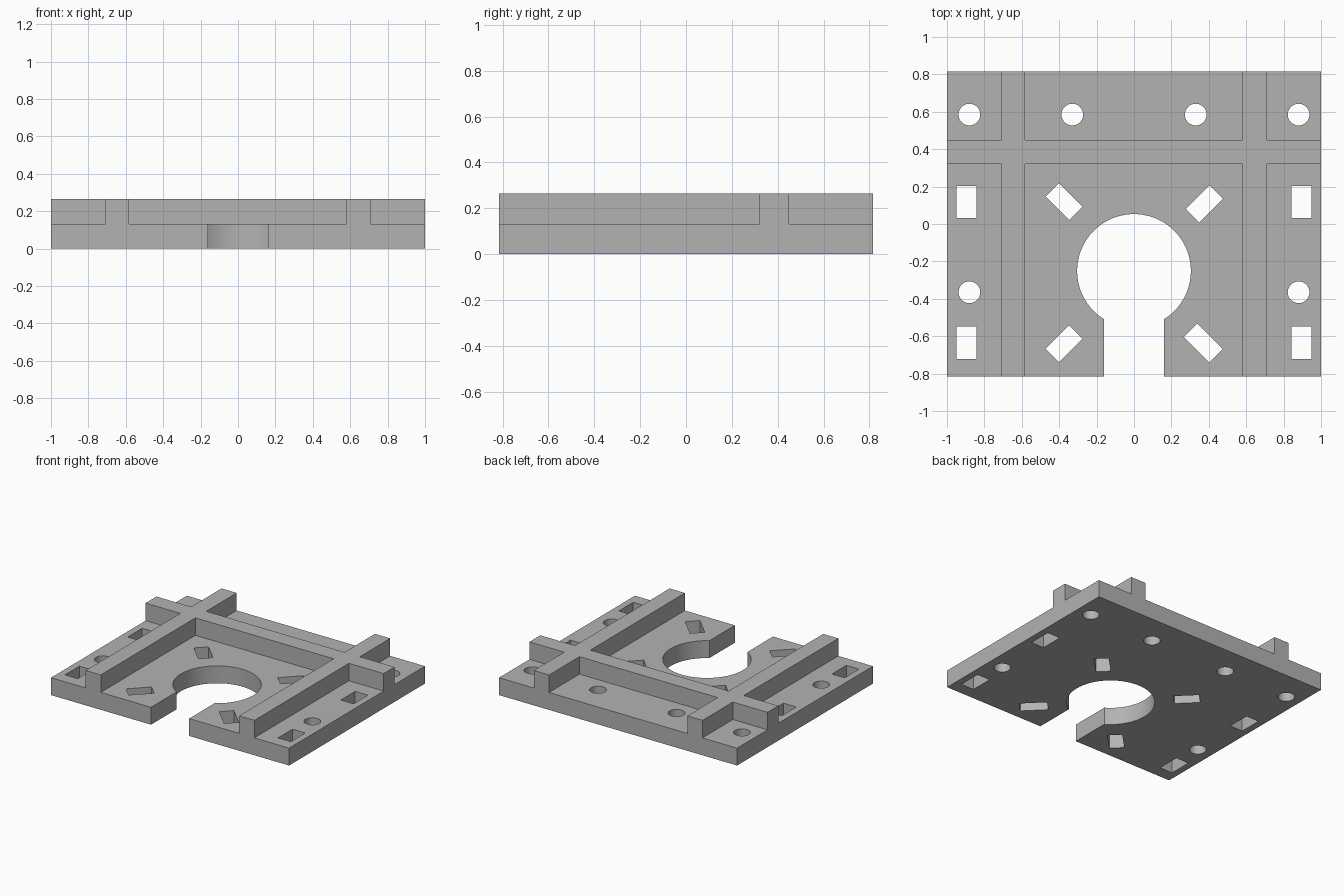
import bpy, bmesh, math
from mathutils import Matrix

if "Cube" in bpy.data.objects:
    bpy.data.objects.remove(bpy.data.objects["Cube"])

W, D, H, PLATE = 1.0, 0.815, 0.265, 0.132   # half width, half depth, height, plate top

grey = bpy.data.materials.new("grey")
grey.use_nodes = True
grey.diffuse_color = (0.45, 0.45, 0.45, 1)
grey.node_tree.nodes["Principled BSDF"].inputs["Base Color"].default_value = grey.diffuse_color


def prism(bm, outline, z0, z1):
    """Extrude a counter-clockwise outline from z0 to z1."""
    base = bm.faces.new([bm.verts.new((x, y, z0)) for x, y in outline])
    top = bmesh.ops.extrude_face_region(bm, geom=[base], use_keep_orig=True)
    verts = [v for v in top["geom"] if isinstance(v, bmesh.types.BMVert)]
    bmesh.ops.translate(bm, verts=verts, vec=(0, 0, z1 - z0))


def box(bm, x0, x1, y0, y1, z0, z1):
    prism(bm, [(x0, y0), (x1, y0), (x1, y1), (x0, y1)], z0, z1)


def slot(bm, x, y, width, length, angle=0):
    size = Matrix.Diagonal((width, length, 1, 1))
    turn = Matrix.Rotation(math.radians(angle), 4, "Z")
    bmesh.ops.create_cube(bm, size=1, matrix=Matrix.Translation((x, y, 0)) @ turn @ size)


def hole(bm, x, y, radius):
    bmesh.ops.create_cone(bm, cap_ends=True, segments=48, radius1=radius, radius2=radius,
                          depth=1, matrix=Matrix.Translation((x, y, 0)))


def make(name, bm):
    bmesh.ops.recalc_face_normals(bm, faces=bm.faces)
    mesh = bpy.data.meshes.new(name)
    bm.to_mesh(mesh)
    bm.free()
    mesh.materials.append(grey)
    obj = bpy.data.objects.new(name, mesh)
    bpy.context.collection.objects.link(obj)
    return obj


# Solid block, to be cut down to a plate with raised ribs
bm = bmesh.new()
box(bm, -W, W, -D, D, 0, H)
body = make("ribbed_plate", bm)

# Pockets around the two long ribs and the cross rib
pockets = bmesh.new()
for x0, x1 in [(-1.2, -0.709), (-0.582, 0.58), (0.708, 1.2)]:
    for y0, y1 in [(-1, 0.32), (0.45, 1)]:
        box(pockets, x0, x1, y0, y1, PLATE, 0.5)

# Round holes, straight slots and diagonal slots
holes = bmesh.new()
for side in (-1, 1):
    for x, y in [(0.88, 0.585), (0.33, 0.585), (0.88, -0.365)]:
        hole(holes, side * x, y, 0.058)
    for y in (0.118, -0.635):
        slot(holes, side * 0.895, y, 0.107, 0.173)
slot(holes, -0.374, 0.12, 0.102, 0.178, 45)
slot(holes, 0.376, 0.108, 0.102, 0.178, -45)
slot(holes, -0.374, -0.64, 0.102, 0.178, -45)
slot(holes, 0.37, -0.636, 0.102, 0.194, 45)

# Keyhole opening to the front edge
R, NECK, CY = 0.304, 0.16, -0.251
a0 = -math.acos(NECK / R)
sweep = math.pi - 2 * a0
arc = [(R * math.cos(a0 + sweep * i / 64), CY + R * math.sin(a0 + sweep * i / 64))
       for i in range(65)]
prism(holes, [(-NECK, -1), (NECK, -1)] + arc, -0.5, 0.5)

# Cut, then keep the finished mesh only
cutters = [make("pocket_cutter", pockets), make("hole_cutter", holes)]
for cutter in cutters:
    cutter.hide_render = True
    mod = body.modifiers.new(cutter.name, "BOOLEAN")
    mod.operation, mod.solver, mod.object = "DIFFERENCE", "EXACT", cutter
bpy.context.view_layer.objects.active = body
for cutter in cutters:
    bpy.ops.object.modifier_apply(modifier=cutter.name)
    bpy.data.objects.remove(cutter)

# Smooth round walls, sharp edges elsewhere
body.select_set(True)
bpy.ops.object.shade_smooth_by_angle(angle=math.radians(30))
